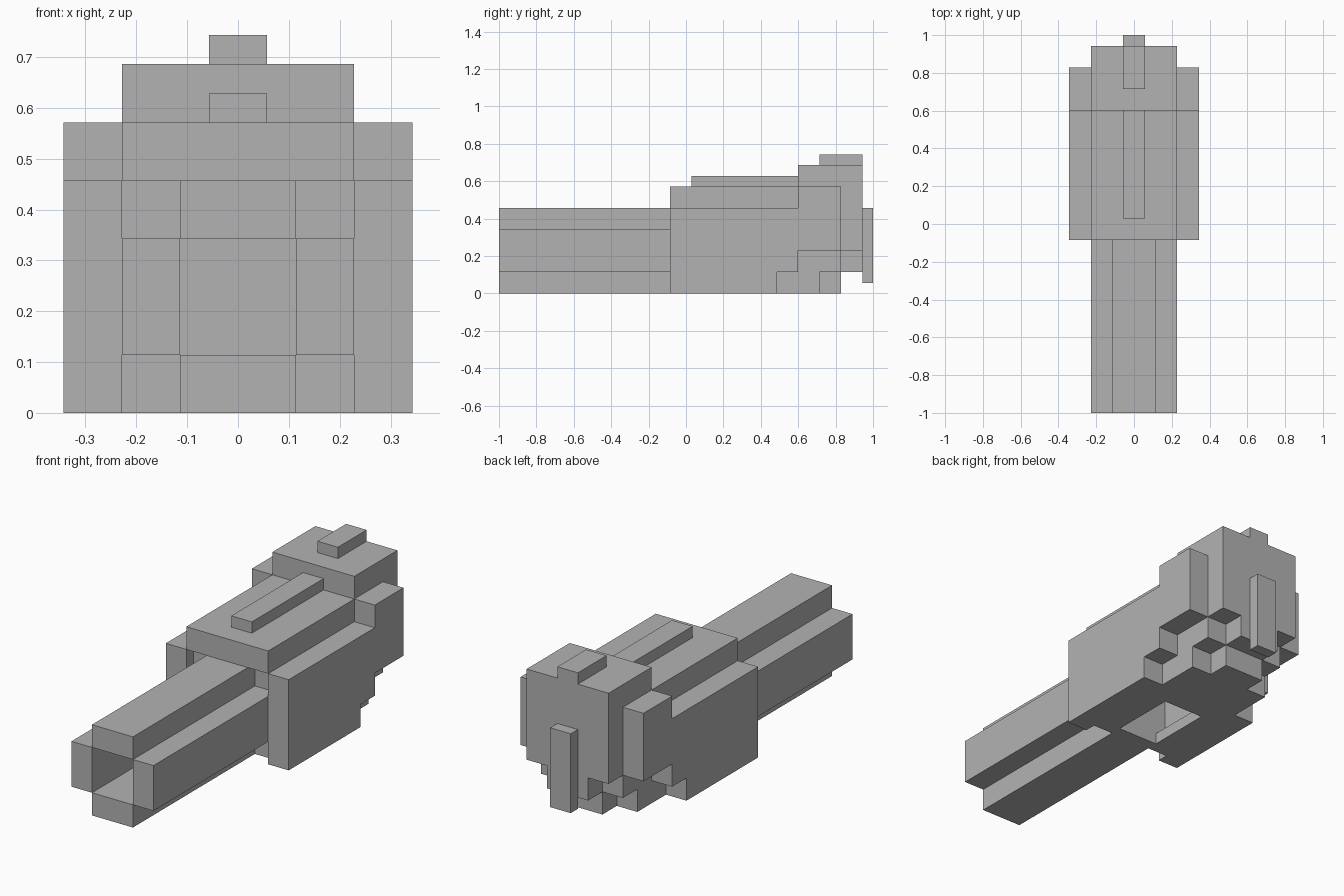
import bpy
import bmesh

if "Cube" in bpy.data.objects:
    bpy.data.objects.remove(bpy.data.objects["Cube"])

# One grid unit; the model is 17.5 units long
U = 2 / 17.5

grey = bpy.data.materials.new("plain_grey")
grey.use_nodes = True
grey.diffuse_color = (0.45, 0.45, 0.45, 1)
grey.node_tree.nodes["Principled BSDF"].inputs["Base Color"].default_value = (0.45, 0.45, 0.45, 1)


def extrude(name, x0, x1, profile):
    """Extrude a side profile of (y, z) points from x0 to x1, in grid units."""
    bm = bmesh.new()
    verts = [bm.verts.new((x0 * U, y * U - 1, z * U)) for y, z in profile]
    face = bm.faces.new(verts)
    result = bmesh.ops.extrude_face_region(bm, geom=[face])
    moved = [g for g in result["geom"] if isinstance(g, bmesh.types.BMVert)]
    bmesh.ops.translate(bm, verts=moved, vec=((x1 - x0) * U, 0, 0))
    bmesh.ops.recalc_face_normals(bm, faces=bm.faces)
    mesh = bpy.data.meshes.new(name)
    bm.to_mesh(mesh)
    bm.free()
    mesh.materials.append(grey)
    obj = bpy.data.objects.new(name, mesh)
    bpy.context.scene.collection.objects.link(obj)
    return obj


def box(name, x0, x1, y0, y1, z0, z1):
    return extrude(name, x0, x1, [(y0, z0), (y1, z0), (y1, z1), (y0, z1)])


def cut(obj, cutters):
    for cutter in cutters:
        mod = obj.modifiers.new("cut", "BOOLEAN")
        mod.operation = "DIFFERENCE"
        mod.solver = "EXACT"
        mod.object = cutter
    bpy.context.view_layer.update()
    graph = bpy.context.evaluated_depsgraph_get()
    mesh = bpy.data.meshes.new_from_object(obj.evaluated_get(graph))
    obj.modifiers.clear()
    obj.data = mesh


# Hollow barrel of four plates
box("barrel_top", -1, 1, 0, 8.5, 3, 4)
box("barrel_bottom", -1, 1, 0, 8.5, 0, 1)

# Body core, with an upper deck and a stepped tail
deck = [(17, 6), (14, 6), (14, 5), (8, 5), (8, 4), (8.5, 4)]
core = extrude("body_core", -1, 1, [(8.5, 0), (16, 0), (16, 1), (17, 1)] + deck)
shoulder_profile = [(8.5, 0), (15, 0), (15, 1), (16, 1), (16, 2), (17, 2)] + deck
panel_profile = [(8, 0), (13, 0), (13, 1), (14, 1), (14, 2),
                 (16, 2), (16, 5), (14, 5), (14, 4), (8, 4)]

# Mirrored barrel sides, body shoulders and outer panels
shoulders = []
for side, s in (("left", 1), ("right", -1)):
    box("barrel_side_" + side, s, 2 * s, 0, 8.5, 1, 3)
    shoulders.append(extrude("body_shoulder_" + side, s, 2 * s, shoulder_profile))
    extrude("side_panel_" + side, 2 * s, 3 * s, panel_profile)

# Opening in the underside, leading to an inner chamber
chamber = box("chamber_cutter", -1.5, 1.5, 9, 12.5, 0.5, 3.5)
well = box("well_cutter", -1, 1, 9, 12, -1, 1)
cut(core, [chamber, well])
for shoulder in shoulders:
    cut(shoulder, [chamber])
for cutter in (chamber, well):
    cutter.hide_render = True
    bpy.data.objects.remove(cutter)

# Top ridge, rear sight and back plate
box("top_ridge", -0.5, 0.5, 9, 14, 5, 5.5)
box("rear_sight", -0.5, 0.5, 15, 17, 6, 6.5)
box("back_plate", -0.5, 0.5, 17, 17.5, 0.5, 4)
